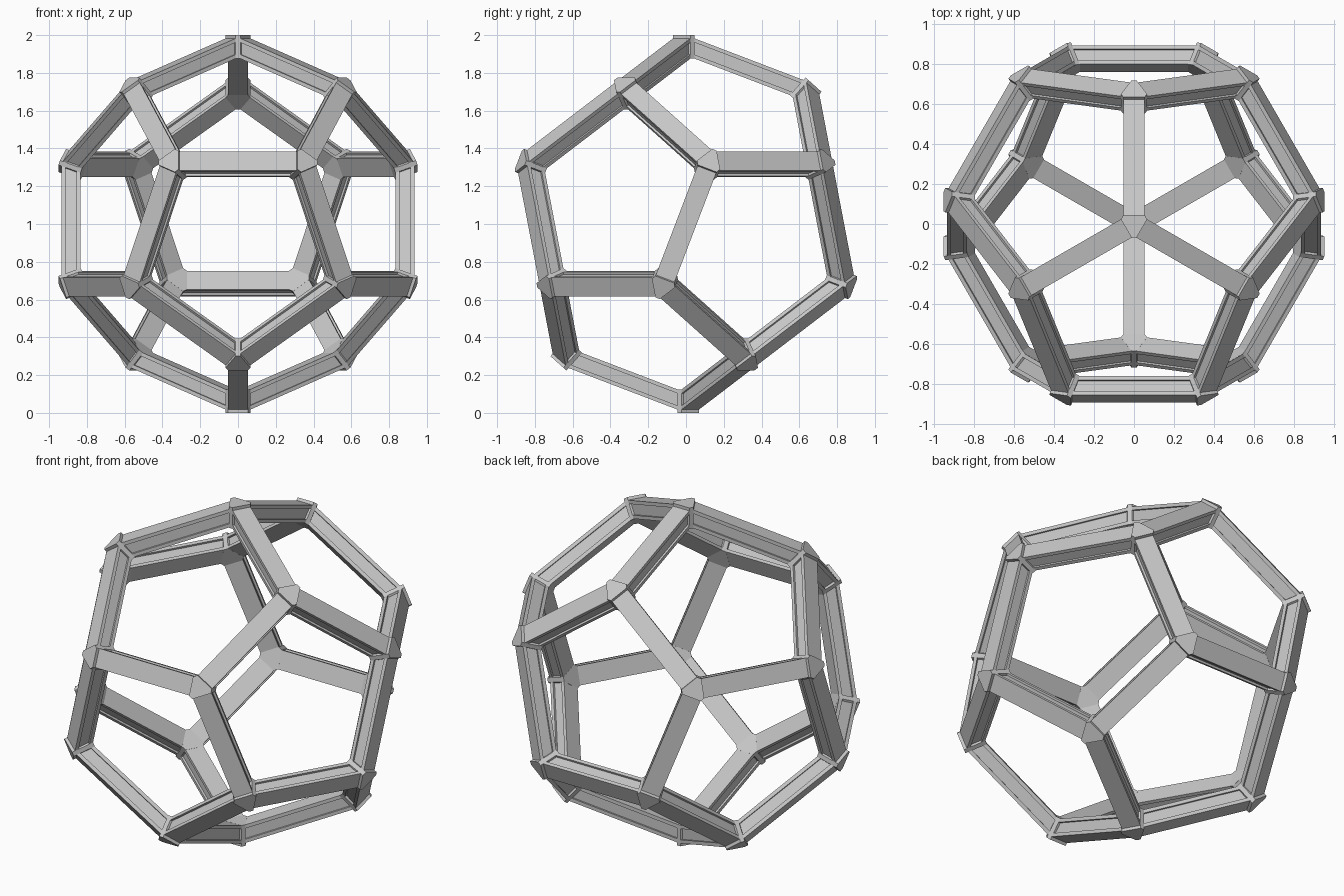
import bpy, bmesh, math
from mathutils import Vector, Matrix

old = bpy.data.objects.get("Cube")
if old:
    bpy.data.objects.remove(old, do_unlink=True)

CENTRE = Vector((0, 0, 1))
HALF_W = 0.053       # half the width of a bar
OUTER, INNER = 0.934, 0.834   # radial range of a bar at its middle
LIP, GROOVE = 0.02, 0.012     # edge lip and side groove depth
REACH = 0.045        # distance from corner axis to bar end

grey = bpy.data.materials.new("plain_grey")
grey.use_nodes = True
colour = (0.57, 0.57, 0.57, 1)
grey.diffuse_color = colour
grey.node_tree.nodes["Principled BSDF"].inputs["Base Color"].default_value = colour


def on_sphere(azimuth, z):
    r, a = math.sqrt(1 - z * z), math.radians(azimuth)
    return Vector((r * math.cos(a), r * math.sin(a), z))


def loft(bm, start, end):
    """Closed solid between two matching loops of points."""
    a = [bm.verts.new(p) for p in start]
    b = [bm.verts.new(p) for p in end]
    n = len(a)
    bm.faces.new(a)
    bm.faces.new(b[::-1])
    for i in range(n):
        j = (i + 1) % n
        bm.faces.new((a[j], a[i], b[i], b[j]))


def finish(bm, name):
    bmesh.ops.recalc_face_normals(bm, faces=bm.faces)
    mesh = bpy.data.meshes.new(name)
    bm.to_mesh(mesh)
    bm.free()
    mesh.materials.append(grey)
    obj = bpy.data.objects.new(name, mesh)
    obj.location = CENTRE
    bpy.context.collection.objects.link(obj)


# Dodecahedron corners, one corner pointing straight up
upper = [Vector((0, 0, 1))]
for k in range(3):
    az = 90 + 120 * k
    upper.append(on_sphere(az, math.sqrt(5) / 3))
    upper += [on_sphere(az + s * 37.761, 1 / 3) for s in (-1, 1)]
corners = upper + [-c for c in upper]
neighbours = {i: [j for j, d in enumerate(corners)
                  if 0.6 < (c - d).length < 0.8]
              for i, c in enumerate(corners)}

# Bars: prisms with a shallow groove along each side
side = [(HALF_W, OUTER), (HALF_W, OUTER - LIP),
        (HALF_W - GROOVE, OUTER - LIP), (HALF_W - GROOVE, INNER + LIP),
        (HALF_W, INNER + LIP), (HALF_W, INNER)]
profile = side + [(-w, r) for w, r in reversed(side)]
bars = bmesh.new()
for i, near in neighbours.items():
    for j in near:
        if j < i:
            continue
        out = (corners[i] + corners[j]).normalized()
        along = (corners[j] - corners[i]).normalized()
        across = out.cross(along)
        slope = math.tan(corners[i].angle(out))
        loops = [[out * r + across * w + along * s * (slope * r - 0.021)
                  for w, r in profile] for s in (-1, 1)]
        loft(bars, *loops)
finish(bars, "frame_bars")

# Corner joints: six-sided blocks, long sides facing the bars
joints = bmesh.new()
for i, near in neighbours.items():
    axis = corners[i]
    first = corners[near[0]] - axis
    first = (first - axis * first.dot(axis)).normalized()
    ring = []
    for k in range(3):
        d = Matrix.Rotation(math.radians(120 * k), 3, axis) @ first
        t = axis.cross(d)
        ring += [d * REACH - t * HALF_W, d * REACH + t * HALF_W]
    loft(joints, [p + axis for p in ring], [p + axis * 0.875 for p in ring])
finish(joints, "corner_joints")
